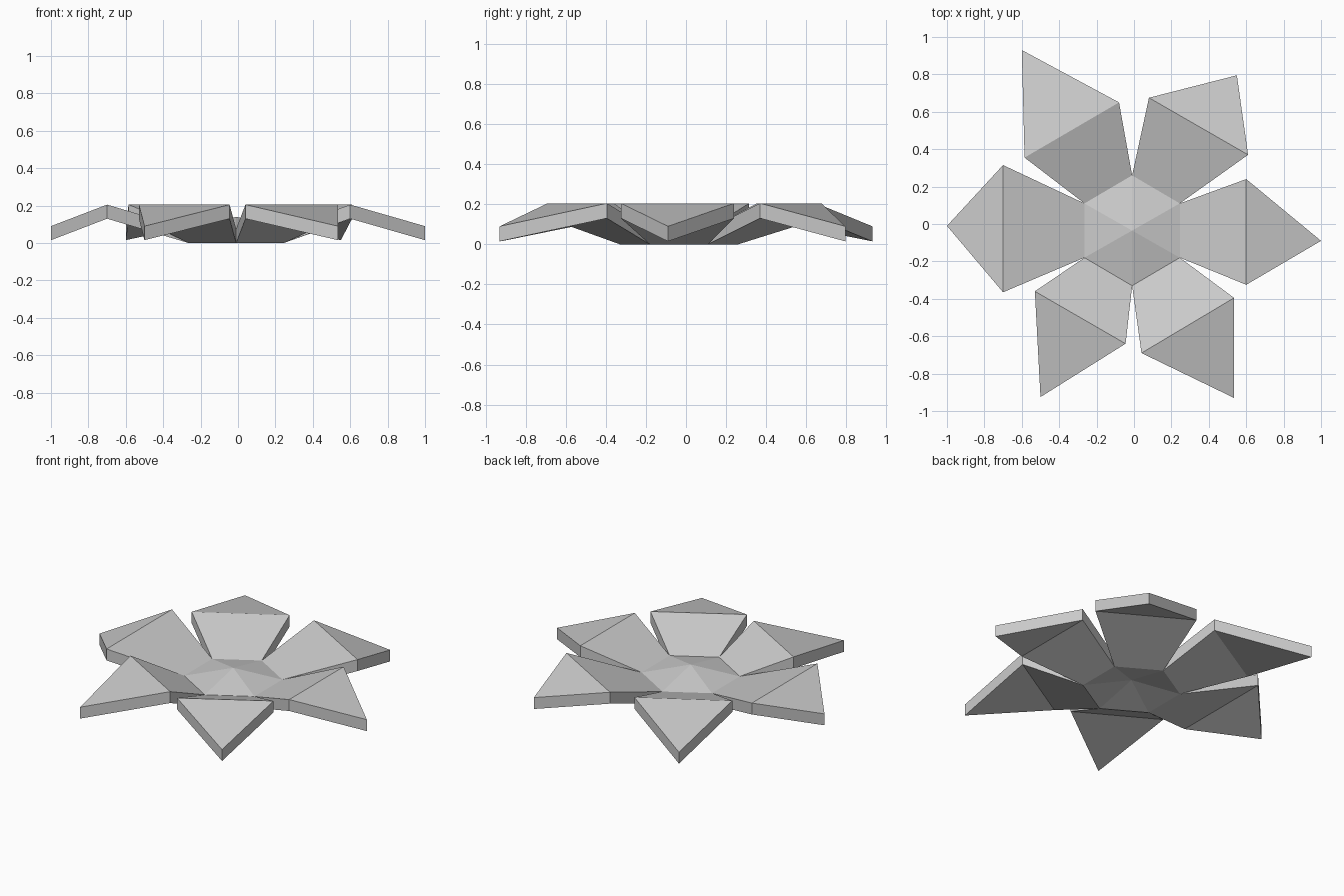
import bpy

if "Cube" in bpy.data.objects:
    bpy.data.objects.remove(bpy.data.objects["Cube"])

THICK = 0.075
RING_Z, FOLD_Z, TIP_Z, APEX_Z = 0.075, 0.205, 0.09, 0.14

grey = bpy.data.materials.new("light grey")
grey.diffuse_color = (0.6, 0.6, 0.6, 1)
grey.use_nodes = True
grey.node_tree.nodes["Principled BSDF"].inputs["Base Color"].default_value = grey.diffuse_color


def folded_plate(name, verts, faces, rim):
    """Folded sheet given a vertical thickness, with walls along its outer rim."""
    n = len(verts)
    lower = [(x, y, z - THICK) for x, y, z in verts]
    bottoms = [tuple(i + n for i in reversed(f)) for f in faces]
    walls = [(b, a, a + n, b + n) for a, b in zip(rim, rim[1:])]
    mesh = bpy.data.meshes.new(name)
    mesh.from_pydata(verts + lower, [], faces + bottoms + walls)
    mesh.materials.append(grey)
    obj = bpy.data.objects.new(name, mesh)
    bpy.context.collection.objects.link(obj)


# Hexagonal hub, raised in the middle (counter-clockwise from lower right)
ring = [(0.245, -0.18), (0.245, 0.11), (-0.01, 0.26),
        (-0.265, 0.11), (-0.265, -0.18), (-0.01, -0.33)]
folded_plate("hub", [(x, y, RING_Z) for x, y in ring] + [(-0.01, -0.035, APEX_Z)],
             [(i, (i + 1) % 6, 6) for i in range(6)], [])

# Petals: rise from a hub edge to a fold, then drop to a pointed tip
petals = [  # first fold corner, tip, second fold corner
    ("right", (0.60, -0.325), (1.0, -0.09), (0.60, 0.24)),
    ("back_right", (0.61, 0.37), (0.55, 0.795), (0.08, 0.675)),
    ("back_left", (-0.08, 0.65), (-0.60, 0.93), (-0.585, 0.355)),
    ("left", (-0.70, 0.315), (-1.0, -0.01), (-0.70, -0.365)),
    ("front_left", (-0.53, -0.36), (-0.50, -0.925), (-0.045, -0.64)),
    ("front_right", (0.04, -0.69), (0.535, -0.93), (0.535, -0.395)),
]
for i, (side, fold_a, tip, fold_b) in enumerate(petals):
    verts = [(*ring[i], RING_Z), (*fold_a, FOLD_Z), (*tip, TIP_Z),
             (*fold_b, FOLD_Z), (*ring[(i + 1) % 6], RING_Z)]
    folded_plate(side + "_petal", verts, [(0, 1, 3, 4), (1, 2, 3)], [0, 1, 2, 3, 4])
